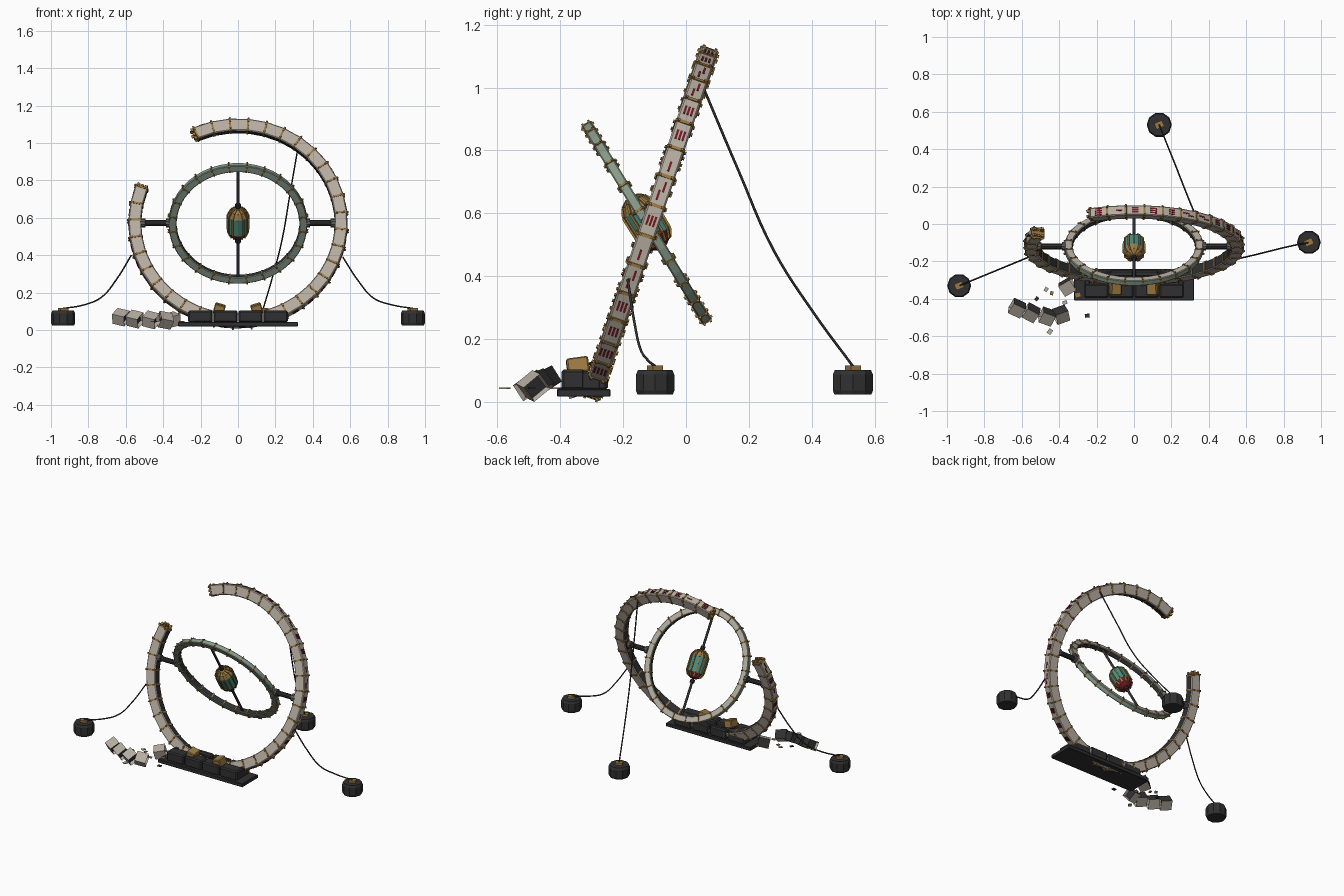
import bpy, bmesh, math, random
from mathutils import Matrix, Vector, Euler

if "Cube" in bpy.data.objects:
    bpy.data.objects.remove(bpy.data.objects["Cube"])

random.seed(4)


def mat(name, r, g, b):
    m = bpy.data.materials.new(name)
    m.diffuse_color = (r, g, b, 1)
    m.use_nodes = True
    m.node_tree.nodes["Principled BSDF"].inputs["Base Color"].default_value = m.diffuse_color
    return m


CREAM = mat("worn_cream", 0.47, 0.42, 0.355)
GREEN = mat("sage_green", 0.25, 0.325, 0.25)
GOLD = mat("aged_brass", 0.33, 0.19, 0.055)
DARK = mat("dark_iron", 0.03, 0.03, 0.032)
TEAL = mat("teal_glass", 0.06, 0.29, 0.24)
RED = mat("deep_red", 0.16, 0.011, 0.016)
STEEL = mat("grey_steel", 0.11, 0.11, 0.105)


def finish(bm, name, mats, smooth=None):
    bmesh.ops.recalc_face_normals(bm, faces=bm.faces)
    me = bpy.data.meshes.new(name)
    bm.to_mesh(me)
    bm.free()
    for m in mats:
        me.materials.append(m)
    ob = bpy.data.objects.new(name, me)
    bpy.context.collection.objects.link(ob)
    if smooth:
        bpy.context.view_layer.objects.active = ob
        ob.select_set(True)
        bpy.ops.object.shade_smooth_by_angle(angle=math.radians(smooth))
        ob.select_set(False)
    return ob


def add_box(bm, size, M, bevel=0.0):
    vs = bmesh.ops.create_cube(bm, size=1, matrix=M @ Matrix.Diagonal((*size, 1)))["verts"]
    if bevel:
        es = list({e for v in vs for e in v.link_edges})
        bmesh.ops.bevel(bm, geom=es, offset=bevel, segments=1, affect='EDGES')


def T(x, y, z, rx=0, ry=0, rz=0):
    r = Euler([math.radians(a) for a in (rx, ry, rz)]).to_matrix().to_4x4()
    return Matrix.Translation((x, y, z)) @ r


def polar(a, M):
    """Frame on a ring at angle a: local x outward, y axial, z along the ring."""
    return M @ Matrix.Rotation(-math.radians(a), 4, 'Y')


def sweep(bm, R, hr, ha, c, angles, M, closed=False, rule=None):
    """Chamfered box section swept around a ring; rule gives material per side."""
    prof = [(hr, -ha + c), (hr, ha - c), (hr - c, ha), (-hr + c, ha),
            (-hr, ha - c), (-hr, -ha + c), (-hr + c, -ha), (hr - c, -ha)]
    loops = [[bm.verts.new(polar(a, M) @ Vector((R + r, y, 0))) for r, y in prof] for a in angles]
    n = len(loops)
    for i in range(n if closed else n - 1):
        p, q = loops[i], loops[(i + 1) % n]
        for k in range(8):
            f = bm.faces.new((p[k], p[(k + 1) % 8], q[(k + 1) % 8], q[k]))
            f.material_index = rule(k) if rule else 0
    if not closed:
        for l in (loops[0], loops[-1]):
            bm.faces.new(l).material_index = 1 if rule else 0


def bands(name, R, hr, ha, angles, M, w, bolt):
    """Brass joint straps with stud bolts."""
    bm = bmesh.new()
    for a in angles:
        d = math.degrees(w / R) / 2
        sweep(bm, R, hr + 0.003, ha + 0.003, 0.005, (a - d, a + d), M)
        P = polar(a, M)
        for s in (-1, 1):
            add_box(bm, (bolt, bolt, bolt), P @ T(R + hr + 0.004, s * ha * 0.7, 0))
            for t in (-1, 1):
                add_box(bm, (bolt, bolt, bolt), P @ T(R + s * hr * 0.6, t * (ha + 0.004), 0))
    finish(bm, name, [GOLD])


def lathe(bm, prof, sides, M, mats=None):
    rows = [[bm.verts.new(M @ Vector((r * math.cos(2 * math.pi * k / sides),
             r * math.sin(2 * math.pi * k / sides), z))) for k in range(sides)] for r, z in prof]
    for i in range(len(rows) - 1):
        for k in range(sides):
            j = (k + 1) % sides
            f = bm.faces.new((rows[i][k], rows[i][j], rows[i + 1][j], rows[i + 1][k]))
            f.material_index = mats[i] if mats else 0
    bm.faces.new(rows[0]).material_index = mats[0] if mats else 0
    bm.faces.new(rows[-1]).material_index = mats[-1] if mats else 0


def drum(name, prof, sides, M, mats, idx=None, smooth=None):
    bm = bmesh.new()
    lathe(bm, prof, sides, M, idx)
    return finish(bm, name, mats, smooth)


def cable(name, pts, r=0.0042):
    cu = bpy.data.curves.new(name, 'CURVE')
    cu.dimensions = '3D'
    cu.bevel_depth, cu.bevel_resolution, cu.resolution_u = r, 1, 6
    sp = cu.splines.new('BEZIER')
    sp.bezier_points.add(len(pts) - 1)
    for b, p in zip(sp.bezier_points, pts):
        b.co = p
        b.handle_left_type = b.handle_right_type = 'AUTO'
    cu.materials.append(DARK)
    bpy.context.collection.objects.link(bpy.data.objects.new(name, cu))


# Broken outer ring, leaning back
OUT = T(0, -0.113, 0.569, -18.8)
N, A0, A1 = 32, 159, 474
joints = [A0 + (A1 - A0) * i / N for i in range(N + 1)]
R, HR, HA = 0.552, 0.034, 0.028
bm = bmesh.new()
sweep(bm, R, HR, HA, 0.005, joints, OUT, rule=lambda k: 1 if k == 4 else 0)
finish(bm, "outer_ring", [CREAM, DARK])
bands("outer_ring_straps", R, HR, HA, joints, OUT, 0.010, 0.008)

# Red tally marks on the rim
bm = bmesh.new()
for a, b in zip(joints, joints[1:]):
    rim = (R + HR) * math.cos(math.radians((b - a) / 2))
    n = random.choice((1, 2, 3, 4, 4))
    for i in range(n):
        y = (i - (n - 1) / 2) * 0.0115
        z = (i % 2 - 0.5) * 0.03 if n < 3 else 0
        add_box(bm, (0.005, 0.007, 0.034), polar((a + b) / 2, OUT) @ T(rim, y, z))
finish(bm, "rim_marks", [RED])

# Torn ends of the outer ring
bm = bmesh.new()
for a, s in ((A0, -1), (A1, 1)):
    for i in range(6):
        add_box(bm, (0.015, 0.013, random.uniform(0.015, 0.04)), polar(a, OUT) @
                T(R + (i % 3 - 1) * 0.023, (i // 3 - 0.5) * 0.032, s * 0.008, random.uniform(-20, 20), 15 * (i % 3 - 1)))
finish(bm, "torn_ends", [GOLD])

# Inner ring, tilted forward
INN = T(0, -0.125, 0.57, 31.4)
R2, HR2, HA2 = 0.350, 0.021, 0.016
steps = [360 * i / 48 for i in range(48)]
bm = bmesh.new()
sweep(bm, R2, HR2, HA2, 0.004, steps, INN, True, lambda k: {2: 1, 4: 2}.get(k, 0))
finish(bm, "inner_ring", [GREEN, CREAM, DARK])
bands("inner_ring_straps", R2, HR2, HA2, [15 * i + 7.5 for i in range(24)], INN, 0.007, 0.007)

# Pivot axles between the rings
for s, side in ((-1, "left"), (1, "right")):
    M = T(s * 0.365, -0.12, 0.572, 0, s * 90)
    drum(side + "_axle", [(0.024, 0), (0.024, 0.02), (0.016, 0.021), (0.016, 0.13), (0.024, 0.131), (0.024, 0.16)],
         10, M, [DARK, STEEL], [1, 1, 0, 1, 1])

# Spindle and capsule core
drum("spindle", [(0.008, -0.335), (0.008, 0.335)], 8, INN, [DARK], None, 50)
for s in (-1, 1):
    drum("spindle_collar", [(0.015, s * 0.098), (0.015, s * 0.12)], 8, INN, [DARK])
core = [(0.018, -0.092), (0.040, -0.078), (0.055, -0.05), (0.056, 0.05), (0.040, 0.078), (0.018, 0.092)]
drum("core", core, 12, INN, [TEAL, GOLD, RED], [2, 2, 0, 1, 1])
bm = bmesh.new()
for k in range(12):
    P = INN @ Matrix.Rotation(2 * math.pi * k / 12, 4, 'Z')
    for (r0, z0), (r1, z1) in zip(core[1:], core[2:]):
        d = Vector((r1 - r0, 0, z1 - z0))
        add_box(bm, (0.010, 0.008, d.length), P @ T((r0 + r1) / 2, 0, (z0 + z1) / 2, 0,
                math.degrees(math.atan2(d.x, d.z))))
finish(bm, "core_ribs", [GOLD])

# Base cradle
bm = bmesh.new()
add_box(bm, (0.64, 0.17, 0.024), T(0, -0.325, 0.030), 0.003)
for i in range(4):
    x = (i - 1.5) * 0.134
    add_box(bm, (0.130, 0.075, 0.066), T(x, -0.358, 0.072), 0.008)
    add_box(bm, (0.130, 0.035, 0.064), T(x, -0.266, 0.072), 0.008)
for s in (-1, 1):
    add_box(bm, (0.03, 0.14, 0.06), T(s * 0.25, -0.322, 0.07), 0.006)
finish(bm, "base", [DARK])
for s in (-1, 1):
    bm = bmesh.new()
    add_box(bm, (0.058, 0.07, 0.052), T(s * 0.1, -0.343, 0.112, 8, s * -16), 0.005)
    finish(bm, "brass_clamp", [GOLD])

# Anchor weights
for x, y, r in ((-0.935, -0.33, 0.064), (0.935, -0.098, 0.064), (0.135, 0.53, 0.067)):
    drum("anchor", [(r * 0.92, 0.025), (r, 0.037), (r, 0.088), (r * 0.9, 0.103)], 10, T(x, y, 0), [DARK])
    bm = bmesh.new()
    add_box(bm, (0.045, 0.035, 0.016), T(x, y, 0.109, 0, 0, 25))
    finish(bm, "anchor_eye", [GOLD])

# Stay cables
cable("left_cable", [(-0.57, -0.18, 0.40), (-0.65, -0.213, 0.27), (-0.73, -0.246, 0.175),
                     (-0.82, -0.283, 0.135), (-0.935, -0.33, 0.115)])
cable("right_cable", [(0.56, -0.185, 0.39), (0.645, -0.165, 0.26), (0.725, -0.145, 0.17),
                      (0.82, -0.122, 0.135), (0.935, -0.098, 0.115)])
cable("back_cable", [(0.325, 0.055, 1.0), (0.28, 0.165, 0.74), (0.235, 0.28, 0.48),
                     (0.185, 0.405, 0.285), (0.135, 0.53, 0.115)])

# Fallen hollow ring pieces
for x, y, z, rx, ry, rz in ((-0.625, -0.45, 0.068, 30, 12, -25), (-0.55, -0.475, 0.058, 35, 12, -28),
                            (-0.465, -0.495, 0.054, 30, 14, -20), (-0.39, -0.485, 0.052, 40, 10, 20),
                            (-0.355, -0.335, 0.055, 15, -12, 30)):
    bm = bmesh.new()
    add_box(bm, (0.072, 0.068, 0.06), T(0, 0, 0))
    bm.normal_update()
    ends = [f for f in bm.faces if abs(f.normal.x) > 0.9]
    back = [f for f in bm.faces if f.normal.y > 0.9]
    bmesh.ops.inset_individual(bm, faces=ends, thickness=0.009)
    for f in ends + back:
        f.material_index = 1
    for f in ends:
        bmesh.ops.translate(bm, verts=f.verts, vec=f.normal * -0.02)
    bm.transform(T(x, y, z, rx, ry, rz))
    finish(bm, "fallen_piece", [CREAM, DARK])

# Loose chips
for i, (x, y) in enumerate(((-0.47, -0.35), (-0.3, -0.38), (-0.25, -0.49), (-0.45, -0.575), (-0.34, -0.29),
                            (-0.52, -0.40), (-0.37, -0.42), (-0.44, -0.37))):
    bm = bmesh.new()
    s = random.uniform(0.016, 0.03)
    add_box(bm, (s, s * 0.8, 0.005), T(x, y, 0.045, 0, 0, random.uniform(0, 90)))
    finish(bm, "loose_chip", [(CREAM, GOLD, DARK)[i % 3]])
